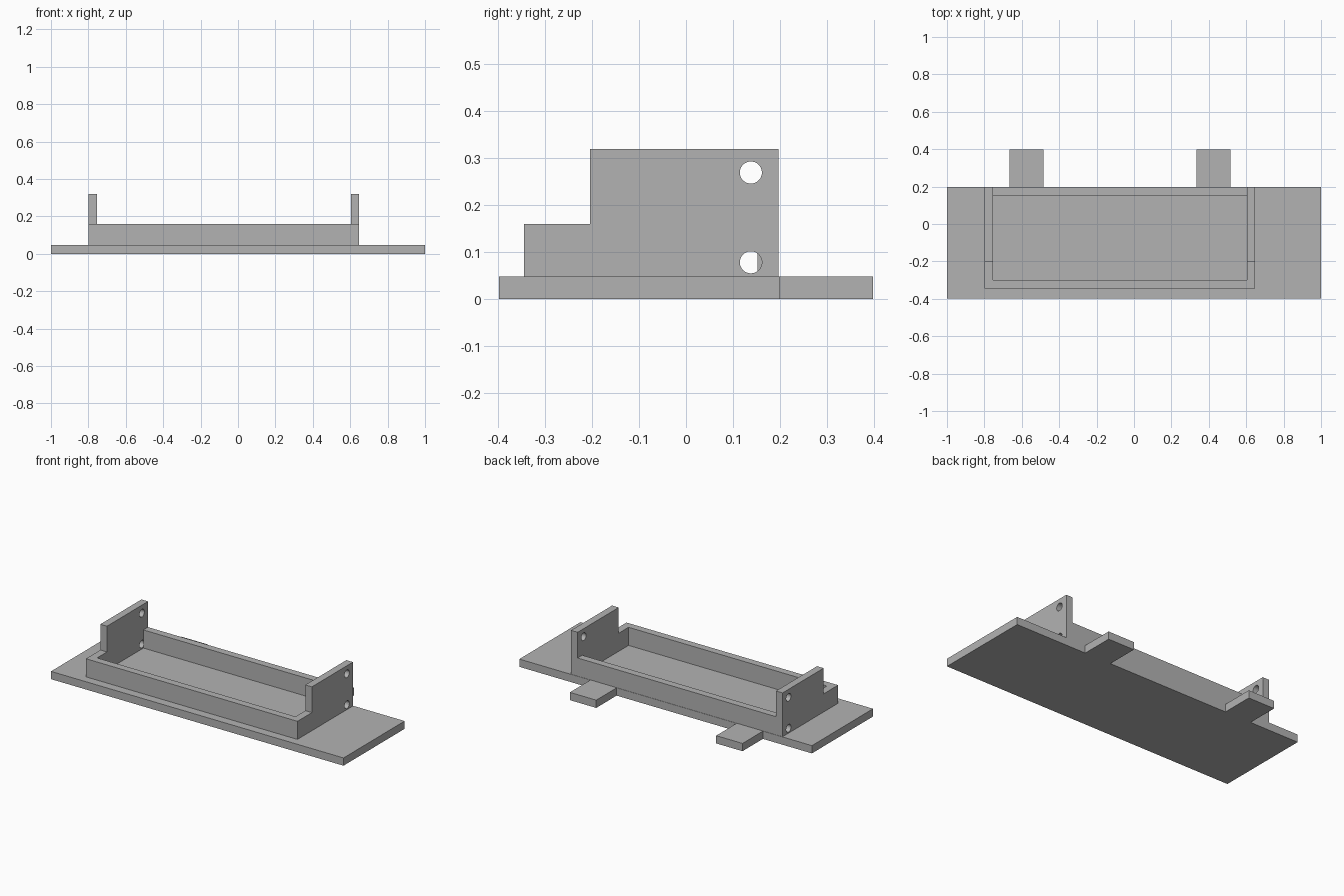
import bpy
import bmesh
from mathutils import Matrix, Vector

cube = bpy.data.objects.get("Cube")
if cube:
    bpy.data.objects.remove(cube, do_unlink=True)

grey = bpy.data.materials.new("light_grey")
grey.use_nodes = True
colour = (0.45, 0.45, 0.45, 1)
grey.diffuse_color = colour
grey.node_tree.nodes["Principled BSDF"].inputs["Base Color"].default_value = colour

# Shared dimensions
BASE_TOP, WALL_TOP, PLATE_TOP = 0.048, 0.16, 0.319
FRONT, BACK, STEP = -0.345, 0.197, -0.204
LEFT, RIGHT, WALL = 0.648, -0.798, 0.045


def finish(name, bm):
    bmesh.ops.recalc_face_normals(bm, faces=bm.faces)
    mesh = bpy.data.meshes.new(name)
    bm.to_mesh(mesh)
    bm.free()
    obj = bpy.data.objects.new(name, mesh)
    mesh.materials.append(grey)
    bpy.context.collection.objects.link(obj)
    return obj


def prism(name, outline, direction):
    """Extrude a flat outline of 3D points along a direction."""
    bm = bmesh.new()
    face = bm.faces.new([bm.verts.new(p) for p in outline])
    moved = bmesh.ops.extrude_face_region(bm, geom=[face], use_keep_orig=True)
    verts = [g for g in moved["geom"] if isinstance(g, bmesh.types.BMVert)]
    bmesh.ops.translate(bm, verts=verts, vec=Vector(direction))
    return finish(name, bm)


def box(name, x0, x1, y0, y1, z0, z1):
    outline = [(x0, y0, z0), (x1, y0, z0), (x1, y1, z0), (x0, y1, z0)]
    return prism(name, outline, (0, 0, z1 - z0))


# Base slab with two tabs at the back
outline = [(-1, -0.398), (1, -0.398), (1, 0.199)]
for x0, x1 in ((0.335, 0.515), (-0.665, -0.485)):
    outline += [(x1, 0.199), (x1, 0.398), (x0, 0.398), (x0, 0.199)]
outline.append((-1, 0.199))
prism("base_plate", [(x, y, 0) for x, y in outline], (0, 0, BASE_TOP))

# Front and back walls of the tray
box("front_wall", RIGHT + WALL, LEFT - WALL, FRONT, FRONT + WALL, BASE_TOP, WALL_TOP)
box("back_wall", RIGHT + WALL, LEFT - WALL, BACK - WALL, BACK, BASE_TOP, WALL_TOP)

# Stepped side plates with two round holes each
profile = [(FRONT, BASE_TOP), (BACK, BASE_TOP), (BACK, PLATE_TOP),
           (STEP, PLATE_TOP), (STEP, WALL_TOP), (FRONT, WALL_TOP)]
for name, x in (("left_side_plate", LEFT - WALL), ("right_side_plate", RIGHT)):
    plate = prism(name, [(x, y, z) for y, z in profile], (WALL, 0, 0))
    bm = bmesh.new()
    for z in (0.078, 0.269):
        place = Matrix.Translation((x + WALL / 2, 0.138, z)) @ Matrix.Rotation(1.5707963, 4, "Y")
        bmesh.ops.create_cone(bm, cap_ends=True, segments=40, radius1=0.0235,
                              radius2=0.0235, depth=WALL * 2, matrix=place)
    cutter = finish("hole_cutter", bm)
    cutter.hide_render = True
    cut = plate.modifiers.new("holes", "BOOLEAN")
    cut.operation = "DIFFERENCE"
    cut.solver = "EXACT"
    cut.object = cutter
    bpy.ops.object.select_all(action="DESELECT")
    bpy.context.view_layer.objects.active = plate
    plate.select_set(True)
    bpy.ops.object.modifier_apply(modifier=cut.name)
    bpy.ops.object.shade_smooth_by_angle()
    bpy.data.objects.remove(cutter, do_unlink=True)
